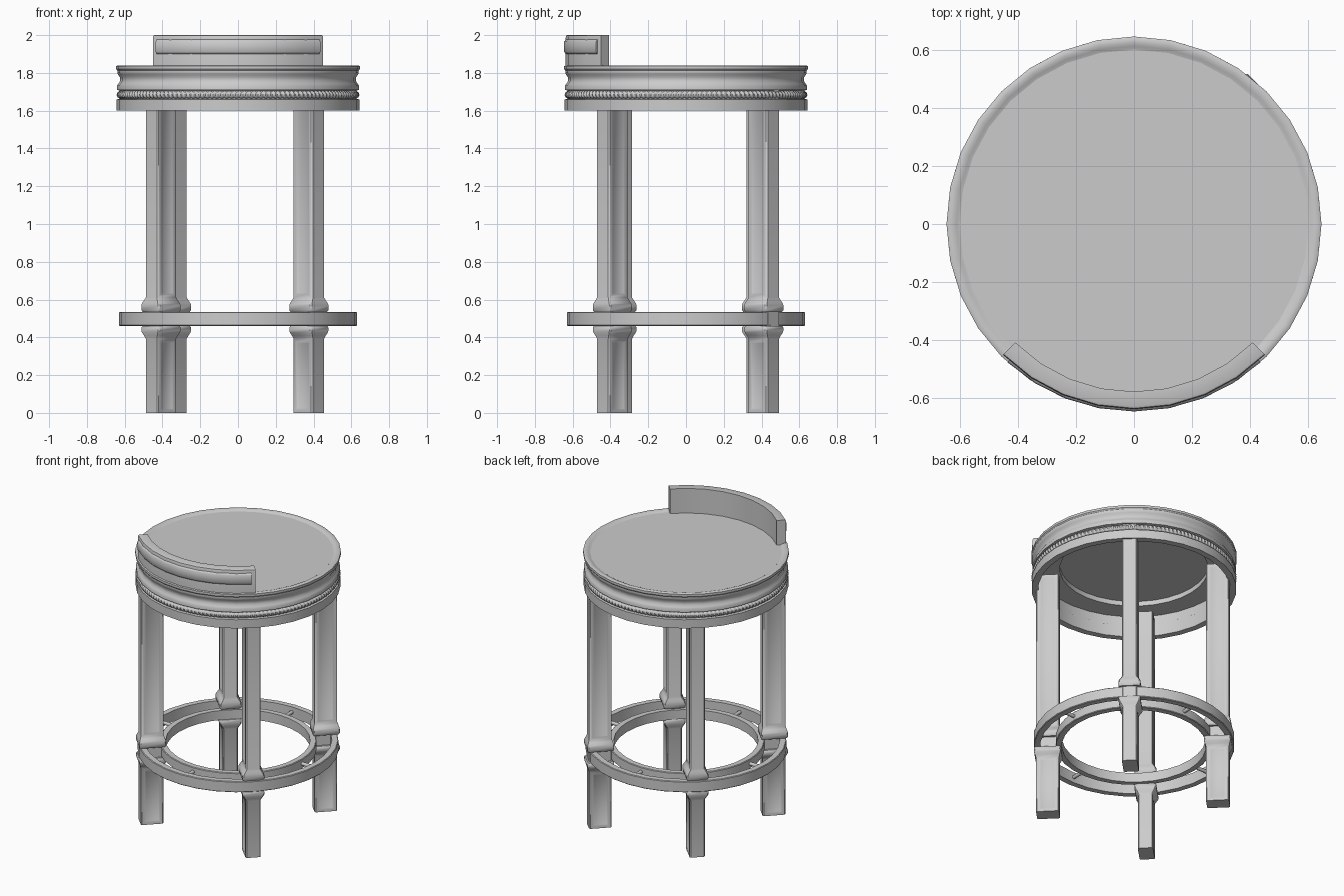
import bpy, bmesh, math
from math import sin, cos, pi, radians

if "Cube" in bpy.data.objects:
    bpy.data.objects.remove(bpy.data.objects["Cube"])

SIDES = 32


def finish(name, bm, angle=35):
    bmesh.ops.recalc_face_normals(bm, faces=bm.faces)
    me = bpy.data.meshes.new(name)
    bm.to_mesh(me)
    bm.free()
    ob = bpy.data.objects.new(name, me)
    bpy.context.collection.objects.link(ob)
    bpy.ops.object.select_all(action='DESELECT')
    ob.select_set(True)
    bpy.context.view_layer.objects.active = ob
    bpy.ops.object.shade_smooth_by_angle(angle=radians(angle))
    return ob


def skin(bm, rings, closed_path=False):
    """Bridge successive closed rings of vertices with quads."""
    n, m = len(rings), len(rings[0])
    rows = []
    for i in range(n if closed_path else n - 1):
        a, b = rings[i], rings[(i + 1) % n]
        rows.append([bm.faces.new((a[j], a[(j + 1) % m], b[(j + 1) % m], b[j]))
                     for j in range(m)])
    return rows


def sweep(name, profile, start=0.0, end=2 * pi, steps=SIDES, angle=35):
    """Sweep a closed (radius, z) profile around z, full circle or arc."""
    full = abs(end - start) > 6.28
    bm = bmesh.new()
    rings = []
    for i in range(steps if full else steps + 1):
        a = start + (end - start) * i / steps
        rings.append([bm.verts.new((r * cos(a), r * sin(a), z)) for r, z in profile])
    skin(bm, rings, closed_path=full)
    if not full:
        bm.faces.new(rings[0])
        bm.faces.new(rings[-1])
    return finish(name, bm, angle)


def disc(name, r, z0, z1):
    bm = bmesh.new()
    rings = [[bm.verts.new((r * cos(2 * pi * i / SIDES), r * sin(2 * pi * i / SIDES), z))
              for i in range(SIDES)] for z in (z0, z1)]
    skin(bm, rings)
    for ring in rings:
        bm.faces.new(ring)
    return finish(name, bm)


# Seat: moulded rim with soft lip, hollow underside with flange, and cushion disc
sweep("seat_rim", [
    (0.642, 1.60), (0.642, 1.66), (0.622, 1.662), (0.622, 1.706), (0.64, 1.71),
    (0.64, 1.732), (0.634, 1.742), (0.625, 1.756), (0.625, 1.776), (0.634, 1.79),
    (0.639, 1.80), (0.639, 1.812), (0.645, 1.82), (0.645, 1.836), (0.638, 1.84),
    (0.625, 1.84), (0.612, 1.836), (0.602, 1.830), (0.58, 1.828), (0.58, 1.79),
    (0.465, 1.79), (0.465, 1.745), (0.60, 1.745), (0.60, 1.60)])
disc("seat_cushion", 0.60, 1.778, 1.83)

# Twisted rope trim in the groove
bm = bmesh.new()
twists, per, around = 150, 4, 10
rings = []
for i in range(twists * per):
    a = 2 * pi * i / (twists * per)
    ring = []
    for j in range(around):
        v = 2 * pi * j / around
        rad = 0.0185 + 0.0045 * cos(twists * a + v)
        r = 0.62 + rad * cos(v)
        ring.append(bm.verts.new((r * cos(a), r * sin(a), 1.684 + rad * sin(v))))
    rings.append(ring)
skin(bm, rings, closed_path=True)
finish("rope_trim", bm, 50)

# Low curved backrest with a softly raised panel on its outer face
sweep("backrest", [(0.577, 1.82), (0.637, 1.82), (0.637, 1.987), (0.634, 1.997),
                   (0.627, 2.0), (0.577, 2.0)], radians(-135), radians(-45), 8)
sweep("backrest_panel", [(0.625, 1.90), (0.637, 1.90), (0.645, 1.912), (0.645, 1.965),
                         (0.637, 1.977), (0.625, 1.977)], radians(-132.5), radians(-47.5), 8, 60)


# Footrest: two flat hoops joined by four short spokes
def hoop(name, r0, r1, z0, z1):
    b = 0.004
    sweep(name, [(r0, z0), (r1 - b, z0), (r1, z0 + b), (r1, z1 - b), (r1 - b, z1), (r0, z1)])


hoop("outer_hoop", 0.588, 0.629, 0.46, 0.535)
hoop("inner_hoop", 0.452, 0.492, 0.465, 0.53)
for k in range(4):
    a = k * pi / 2
    bpy.ops.mesh.primitive_cylinder_add(
        vertices=10, radius=0.012, depth=0.13,
        location=(0.54 * cos(a), 0.54 * sin(a), 0.498), rotation=(0, pi / 2, a))
    bpy.context.object.name = "footrest_spoke_%d" % k
    bpy.ops.object.shade_smooth_by_angle(angle=radians(40))

# Legs: chamfered radial bars with collars above and below the hoops
SECTIONS = [(0, 0), (0.392, 0), (0.408, 0.008), (0.425, 0.018), (0.435, 0.021), (0.452, 0.021),
            (0.461, 0.015), (0.461, 0), (0.535, 0), (0.535, 0.015), (0.544, 0.021),
            (0.57, 0.021), (0.58, 0.018), (0.597, 0.008), (0.612, 0), (1.71, 0)]


def leg(name, x, y):
    bm = bmesh.new()
    ang, ch = math.atan2(math.copysign(1, y), math.copysign(1, x)), 0.007
    ca, sa = cos(ang), sin(ang)
    rings = []
    for z, o in SECTIONS:
        d, w = 0.072 + o * 0.6, 0.048 + o    # radial and tangential half sizes
        pts = [(d - ch, w), (-d + ch, w), (-d, w - ch), (-d, -w + ch),
               (-d + ch, -w), (d - ch, -w), (d, -w + ch), (d, w - ch)]
        rings.append([bm.verts.new((x + u * ca - v * sa, y + u * sa + v * ca, z))
                      for u, v in pts])
    rows = skin(bm, rings)
    bm.faces.new(rings[0])
    bm.faces.new(rings[-1])
    bmesh.ops.recalc_face_normals(bm, faces=bm.faces)
    # shallow sunk panels on the wide sides
    sides = [rows[r][c] for r in (0, -1) for c in (0, 4)]
    bmesh.ops.inset_individual(bm, faces=sides, thickness=0.024, depth=0)
    bmesh.ops.inset_individual(bm, faces=sides, thickness=0.009, depth=-0.005)
    finish(name, bm, 42)


for name, x, y in [("front_left_leg", -0.408, -0.366), ("front_right_leg", 0.375, -0.39),
                   ("back_right_leg", 0.375, 0.412), ("back_left_leg", -0.352, 0.40)]:
    leg(name, x, y)
